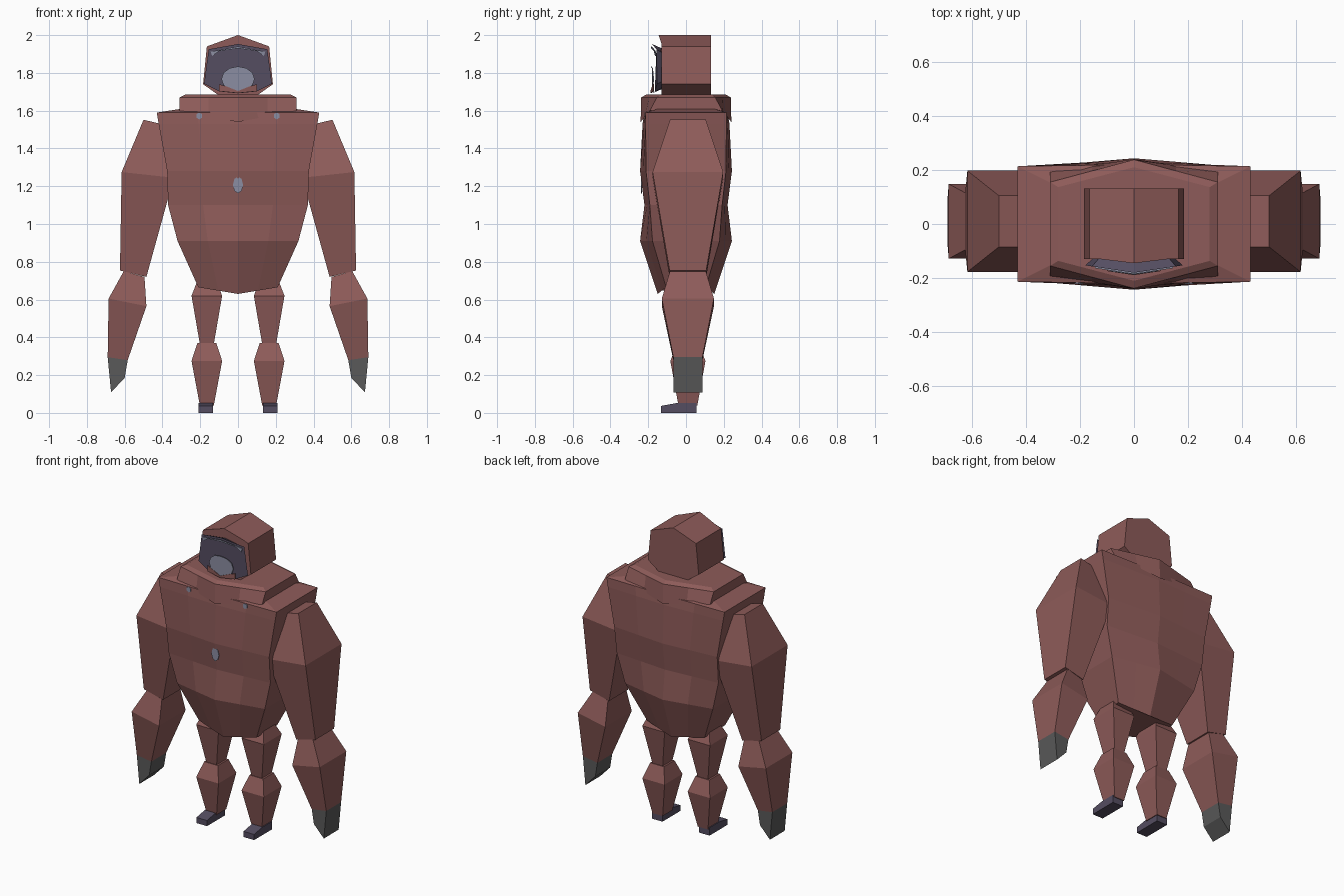
import bpy, bmesh
from math import sin, cos, tau
from mathutils import Vector

cube = bpy.data.objects.get("Cube")
if cube:
    bpy.data.objects.remove(cube, do_unlink=True)


def material(name, red_part, green_part, blue_part):
    colour = (red_part, green_part, blue_part, 1)
    made = bpy.data.materials.new(name)
    made.use_nodes = True
    made.diffuse_color = colour
    made.node_tree.nodes["Principled BSDF"].inputs["Base Color"].default_value = colour
    return made


hide = material("dusty red", .27, .105, .1)
claw_grey = material("claw grey", .1, .1, .1)
dark = material("dark violet", .09, .075, .12)
pale = material("pale blue grey", .26, .27, .36)


def loft(name, rings, surface):
    """Skin a closed tube through rings of points and cap both ends."""
    bm = bmesh.new()
    loops = [[bm.verts.new(point) for point in ring] for ring in rings]
    for lower, upper in zip(loops, loops[1:]):
        for i in range(len(lower)):
            bm.faces.new((lower[i - 1], lower[i], upper[i], upper[i - 1]))
    bm.faces.new(loops[0])
    bm.faces.new(loops[-1])
    bmesh.ops.recalc_face_normals(bm, faces=bm.faces)
    mesh = bpy.data.meshes.new(name)
    bm.to_mesh(mesh)
    bm.free()
    mesh.materials.append(surface)
    bpy.context.collection.objects.link(bpy.data.objects.new(name, mesh))


def mirrored(half):
    """Close a half outline by reflecting it over the centre plane."""
    return half + [(-x, y, z) for x, y, z in reversed(half) if x > 0]


def body_ring(width, z, depth, corner=.87, sag=0):
    """Level outline with bowed front and back; sag drops its middle."""
    front = [(0, -depth, z - sag),
             (width / 2, -depth * (1 + corner) / 2, z - sag / 2),
             (width, -depth * corner, z)]
    back = [(x, -y, height) for x, y, height in reversed(front)]
    return mirrored(front + back)


def limb(name, side, sections, surface):
    """Four-sided limb through sections of x, z, half width, half depth, tilt."""
    rings = []
    for x, z, width, depth, tilt in sections:
        rings.append([(side * (x + u * width), v * depth + .01, z + u * tilt)
                      for u, v in ((-1, -1), (1, -1), (1, 1), (-1, 1))])
    loft(name, rings, surface)


def plate(name, outline, surface):
    """Thin plate raised forward from its outline."""
    raised = [Vector(point) - Vector((0, .005, 0)) for point in outline]
    loft(name, [outline, raised], surface)


def round_plate(name, x, y, z, width, height, sides, bend=0):
    """Rounded pale plate, its edges set back by bend."""
    angles = [tau * i / sides for i in range(sides)]
    plate(name, [(x + width * sin(a), y + bend * abs(sin(a)), z + height * cos(a))
                 for a in angles], pale)


# Torso, widening from the hips to square shoulders
loft("torso", [
    body_ring(.21, .665, .15, .7, sag=.035),
    body_ring(.32, .91, .243, .73),
    body_ring(.37, 1.1, .22),
    body_ring(.375, 1.28, .243),
    body_ring(.42, 1.53, .23, .93),
    body_ring(.43, 1.59, .22, .97),
    body_ring(.3, 1.61, .17)], hide)

# Collar with a dipping hem
loft("collar", [
    body_ring(.31, 1.6, .24, .8, sag=.06),
    body_ring(.31, 1.67, .238, .65),
    body_ring(.28, 1.685, .21, .65)], hide)

# Head with a ridged crown
loft("head", [
    mirrored([(0, y, 1.67), (.1, y, 1.68), (.185, y, 1.74), (.165, y, 1.94), (0, y, 2)])
    for y in (-.13, .132)], hide)
loft("brow", [
    mirrored([(0, y, 1.9), (.165, -.125, 1.9), (.165, -.125, 1.94), (0, y, 2)])
    for y in (-.145, -.12)], hide)


def visor_point(x, z):
    """Point on the visor face, which bows forward in the middle."""
    return x, abs(x) * .15 - .18, z


# Visor, narrowing back into the head
visor_rim = mirrored([visor_point(0, 1.692), visor_point(.1, 1.702), visor_point(.18, 1.742),
                      visor_point(.155, 1.925), visor_point(0, 1.953)])
centre = Vector((0, 0, 1.82))
visor_root = [centre + (Vector((x, 0, z)) - centre) * .8 - Vector((0, .12, 0))
              for x, y, z in visor_rim]
loft("visor", [visor_root, visor_rim], dark)
round_plate("visor_patch", 0, -.182, 1.768, .088, .066, sides=12, bend=.012)

# Badge and collar buttons
round_plate("chest_badge", 0, -.233, 1.207, .027, .045, sides=8)

for label, side in (("left", 1), ("right", -1)):
    round_plate(label + "_button", side * .205, -.216, 1.572, .018, .018, sides=6)

    # Visor details
    plate(label + "_visor_glint", [
        visor_point(0, 1.94), visor_point(side * .145, 1.912),
        visor_point(side * .137, 1.89), visor_point(side * .1, 1.915),
        visor_point(0, 1.93)], pale)
    cheek = [visor_point(0, 1.693), visor_point(side * .1, 1.703),
             visor_point(side * .1, 1.74), visor_point(side * .06, 1.728),
             visor_point(0, 1.704)]
    plate(label + "_cheek", [Vector(point) - Vector((0, .004, 0)) for point in cheek], hide)

    # Arm, each section hanging from the one above
    wrist = (.637, .287, .053, .077, .008)
    limb(label + "_upper_arm", side, [
        (.41, 1.53, .09, .095, .022),
        (.478, 1.26, .138, .187, .015),
        (.555, .737, .07, .097, .017)], hide)
    limb(label + "_forearm", side, [
        (.55, .735, .055, .095, .015),
        (.585, .585, .1, .138, .02),
        wrist], hide)
    limb(label + "_claw", side, [wrist, (.636, .147, .036, .077, -.038)], claw_grey)

    # Leg, two matching tapered blocks
    for part, top, middle, bottom in (("thigh", .7, .62, .365), ("shin", .37, .275, .04)):
        limb(label + "_" + part, side, [
            (.165, top, .05, .055, 0),
            (.165, middle, .081, .093, 0),
            (.165, bottom, .037, .05, 0)], hide)

    # Foot with a sloping toe
    foot = [(.055, 0), (.055, .052), (-.05, .052), (-.132, .037), (-.132, 0)]
    loft(label + "_foot", [[(side * x, y, z) for y, z in foot] for x in (.133, .21)], dark)
